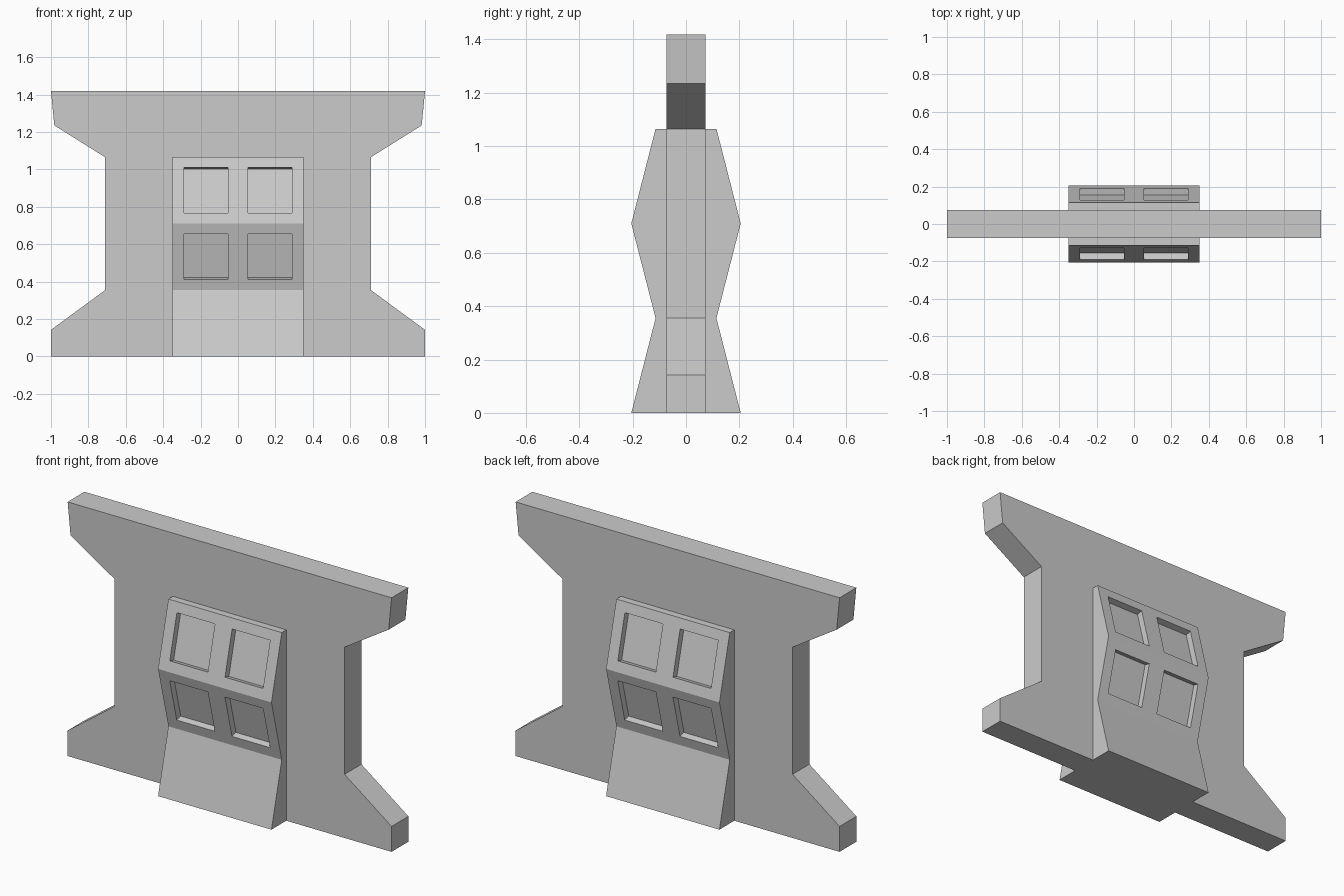
import bpy, bmesh

if "Cube" in bpy.data.objects:
    bpy.data.objects.remove(bpy.data.objects["Cube"])


def prism(name, outline, stations, place):
    """Loft a closed 2D outline through the given stations; place(u, v, s) maps to 3D."""
    bm = bmesh.new()
    rings = [[bm.verts.new(place(u, v, s)) for u, v in outline] for s in stations]
    n = len(outline)
    for a, b in zip(rings, rings[1:]):
        for i in range(n):
            j = (i + 1) % n
            bm.faces.new((a[i], a[j], b[j], b[i]))
    bm.faces.new(rings[0])
    bm.faces.new(rings[-1])
    bmesh.ops.recalc_face_normals(bm, faces=bm.faces)
    mesh = bpy.data.meshes.new(name)
    obj = bpy.data.objects.new(name, mesh)
    bpy.context.collection.objects.link(obj)
    return bm, mesh


def mirrored(half):
    """Close a right-hand half outline with its mirror image."""
    return half + [(-u, v) for u, v in reversed(half)]


# Flat wall panel with flared feet and top
side = [(1, 0), (1, 0.142), (0.71, 0.355), (0.71, 1.065), (0.982, 1.235), (1, 1.418)]
bm, mesh = prism("wall_panel", mirrored(side), (-0.074, 0.074),
                 lambda u, v, s: (u, s, v))
bm.to_mesh(mesh)
bm.free()

# Faceted central block, zigzag in side view, cut into rows and columns for the windows
WIDE, NARROW, STEP = 0.205, 0.114, 0.355


def half_depth(z):
    k = (z / STEP) % 2
    return NARROW + (WIDE - NARROW) * abs(1 - k)


levels = (0, STEP, 0.412, 0.655, 2 * STEP, 0.766, 1.011, 3 * STEP)
columns = (-0.35, -0.288, -0.053, 0.053, 0.288, 0.35)
bm, mesh = prism("window_block", mirrored([(half_depth(z), z) for z in levels]), columns,
                 lambda u, v, s: (s, u, v))

# Recessed windows: two rows of two, front and back
panes = []
for f in bm.faces:
    c = f.calc_center_median()
    in_row = 0.412 < c.z < 0.655 or 0.766 < c.z < 1.011
    if abs(f.normal.y) > 0.9 and in_row and 0.053 < abs(c.x) < 0.288:
        panes.append((f, f.normal.copy()))
for f, normal in panes:
    inner = bmesh.ops.extrude_discrete_faces(bm, faces=[f])["faces"][0]
    bmesh.ops.translate(bm, verts=inner.verts[:], vec=normal * -0.036)
bmesh.ops.recalc_face_normals(bm, faces=bm.faces)
bm.to_mesh(mesh)
bm.free()
